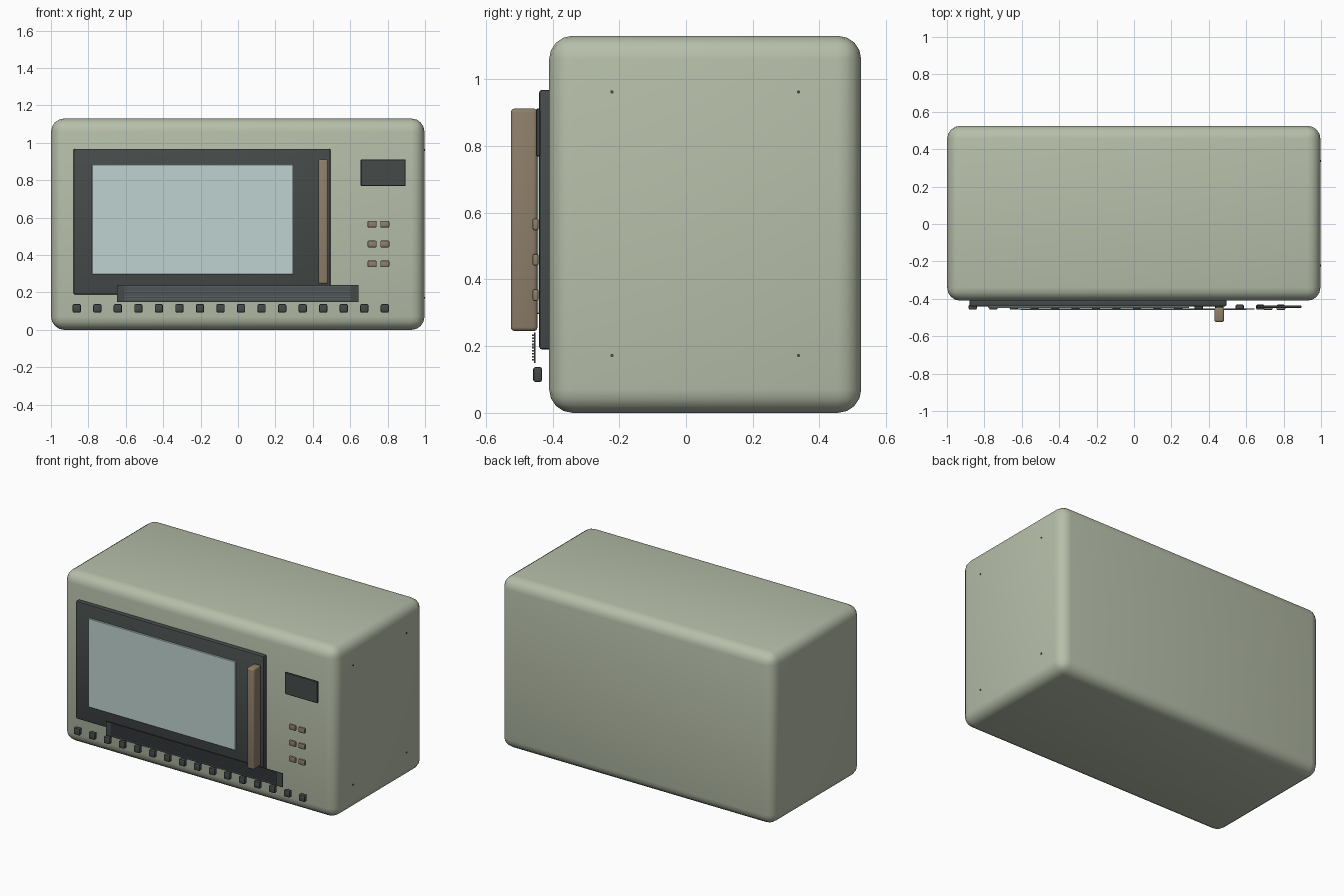
import bpy
import bmesh

if "Cube" in bpy.data.objects:
    bpy.data.objects.remove(bpy.data.objects["Cube"])


def material(name, rgb):
    m = bpy.data.materials.new(name)
    m.diffuse_color = (*rgb, 1)
    m.use_nodes = True
    m.node_tree.nodes["Principled BSDF"].inputs["Base Color"].default_value = m.diffuse_color
    return m


SAGE = material("sage_enamel", (0.47, 0.52, 0.40))
DARK = material("dark_trim", (0.06, 0.07, 0.068))
SLATE = material("slate", (0.10, 0.115, 0.13))
TAN = material("tan_plastic", (0.27, 0.21, 0.145))
GLASS = material("pale_glass", (0.52, 0.65, 0.63))


def box(name, x, y, z, mat, bevel=0.0, segments=2):
    """Box from (min, max) ranges, with optional rounded edges."""
    bm = bmesh.new()
    bmesh.ops.create_cube(bm, size=1)
    for v in bm.verts:
        v.co = [lo + (c + 0.5) * (hi - lo) for c, (lo, hi) in zip(v.co, (x, y, z))]
    if bevel:
        bmesh.ops.bevel(bm, geom=bm.edges[:], offset=bevel, segments=segments,
                        profile=0.5, affect='EDGES', clamp_overlap=True)
    me = bpy.data.meshes.new(name)
    bm.to_mesh(me)
    bm.free()
    ob = bpy.data.objects.new(name, me)
    bpy.context.collection.objects.link(ob)
    me.materials.append(mat)
    if bevel:
        bpy.ops.object.select_all(action='DESELECT')
        ob.select_set(True)
        bpy.context.view_layer.objects.active = ob
        bpy.ops.object.shade_smooth_by_angle()
    return ob


def centred(c, size):
    return (c - size / 2, c + size / 2)


# Cabinet
box("cabinet", (-0.999, 0.997), (-0.41, 0.525), (0, 1.13), SAGE, 0.07, 4)

# Door, window and handle
box("door_frame", (-0.88, 0.495), (-0.44, -0.40), (0.19, 0.968), DARK, 0.008)
box("door_window", (-0.78, 0.295), (-0.449, -0.435), (0.297, 0.883), GLASS, 0.002, 1)
box("door_handle", (0.43, 0.482), (-0.525, -0.445), (0.245, 0.912), TAN, 0.012, 3)

# Control panel: display and two columns of buttons
box("display", (0.656, 0.895), (-0.449, -0.436), (0.768, 0.912), DARK, 0.003, 1)
for row, z in enumerate((0.565, 0.459, 0.353)):
    for col, x in enumerate((0.717, 0.785)):
        box(f"button_{row}_{col}", centred(x, 0.048), (-0.46, -0.442),
            centred(z, 0.036), TAN, 0.006)

# Lower vent: backing plate, end caps and slats
box("vent_plate", (-0.648, 0.644), (-0.456, -0.451), (0.149, 0.241), DARK)
for i in range(9):
    box(f"vent_slat_{i}", (-0.608, 0.602), (-0.461, -0.454),
        centred(0.159 + i * 0.0092, 0.005), SLATE)

# Row of small feet-like knobs along the bottom edge
for i in range(16):
    box(f"knob_{i}", centred(-0.862 + i * 0.1098, 0.044), (-0.458, -0.431),
        centred(0.115, 0.045), DARK, 0.007)

# Screws on the right side
for y in (-0.222, 0.337):
    for z in (0.172, 0.962):
        bpy.ops.mesh.primitive_cylinder_add(vertices=12, radius=0.005, depth=0.008,
                                            location=(0.997, y, z),
                                            rotation=(0, 1.5708, 0))
        screw = bpy.context.object
        screw.name = "side_screw"
        screw.data.materials.append(DARK)
